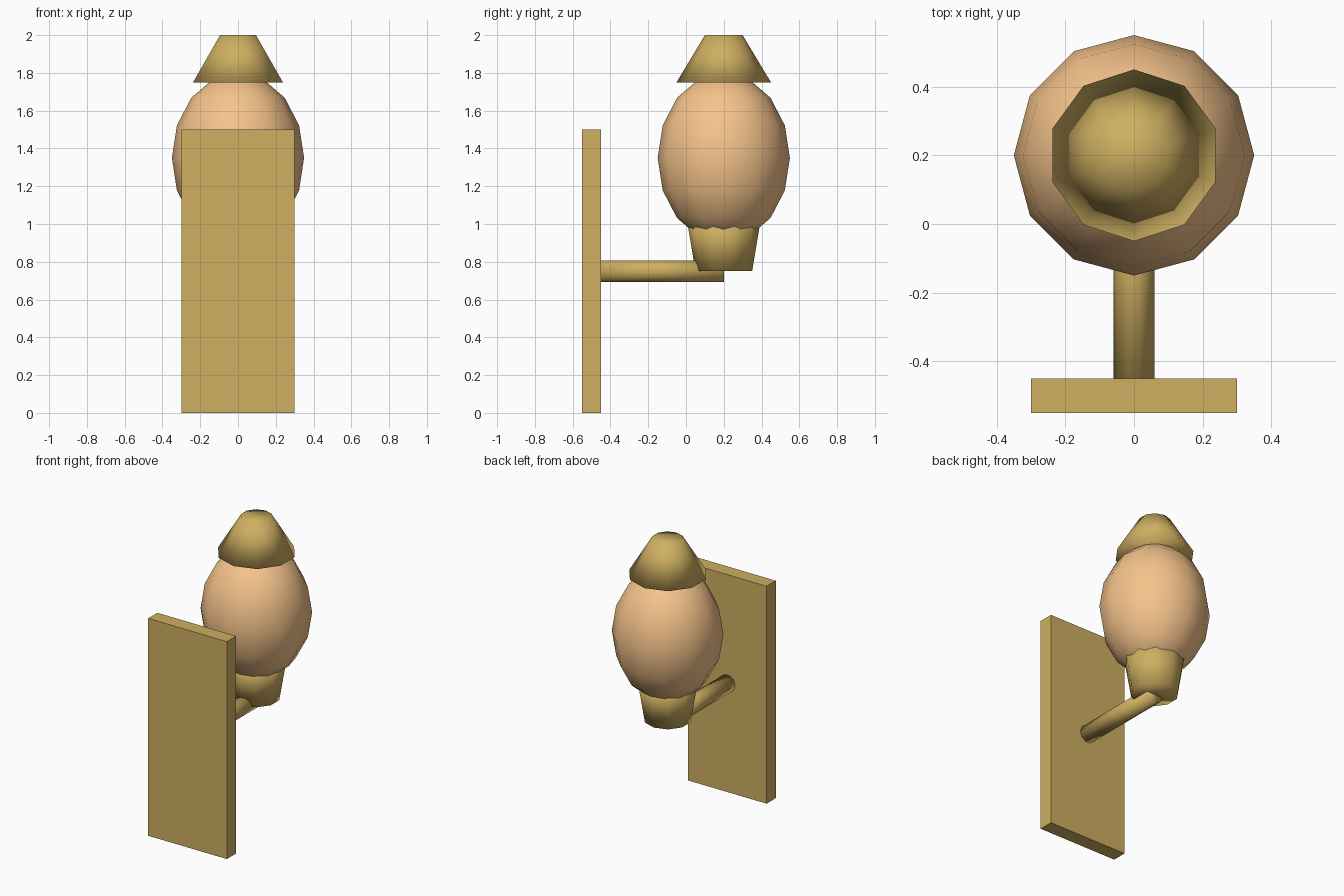
import bpy
from math import radians

if "Cube" in bpy.data.objects:
    bpy.data.objects.remove(bpy.data.objects["Cube"])


def material(name, color):
    m = bpy.data.materials.new(name)
    m.diffuse_color = (*color, 1)
    m.use_nodes = True
    m.node_tree.nodes["Principled BSDF"].inputs["Base Color"].default_value = m.diffuse_color
    return m


gold = material("brass", (0.62, 0.43, 0.12))
peach = material("warm_glass", (0.92, 0.55, 0.26))


def finish(name, mat, smooth=True):
    ob = bpy.context.object
    ob.name = ob.data.name = name
    ob.data.materials.append(mat)
    bpy.ops.object.transform_apply(location=False, rotation=True, scale=True)
    if smooth:
        bpy.ops.object.shade_smooth()
    return ob


def tapered(name, r_bottom, r_top, z0, z1):
    bpy.ops.mesh.primitive_cone_add(vertices=10, radius1=r_bottom, radius2=r_top,
                                    depth=z1 - z0, location=(0, 0.2, (z0 + z1) / 2))
    finish(name, gold)


# Flat wall plate
bpy.ops.mesh.primitive_cube_add(size=1, location=(0, -0.5, 0.75))
bpy.context.object.scale = (0.6, 0.1, 1.5)
finish("wall_plate", gold, smooth=False)

# Horizontal arm from the plate to the cup, corners on the x axis
bpy.ops.mesh.primitive_cylinder_add(vertices=10, radius=0.06, depth=0.65,
                                    location=(0, -0.125, 0.75),
                                    rotation=(radians(90), radians(90), 0))
arm = bpy.context.object
arm.rotation_euler = (radians(90), radians(18), 0)
finish("arm", gold)

# Cup under the globe and cap on top of it
tapered("cup", 0.15, 0.2, 0.75, 1.05)
tapered("cap", 0.25, 0.1, 1.75, 2.0)

# Egg-shaped glass globe
bpy.ops.mesh.primitive_uv_sphere_add(segments=12, ring_count=8, radius=1,
                                     location=(0, 0.2, 1.35))
bpy.context.object.scale = (0.35, 0.35, 0.45)
finish("glass_globe", peach)
